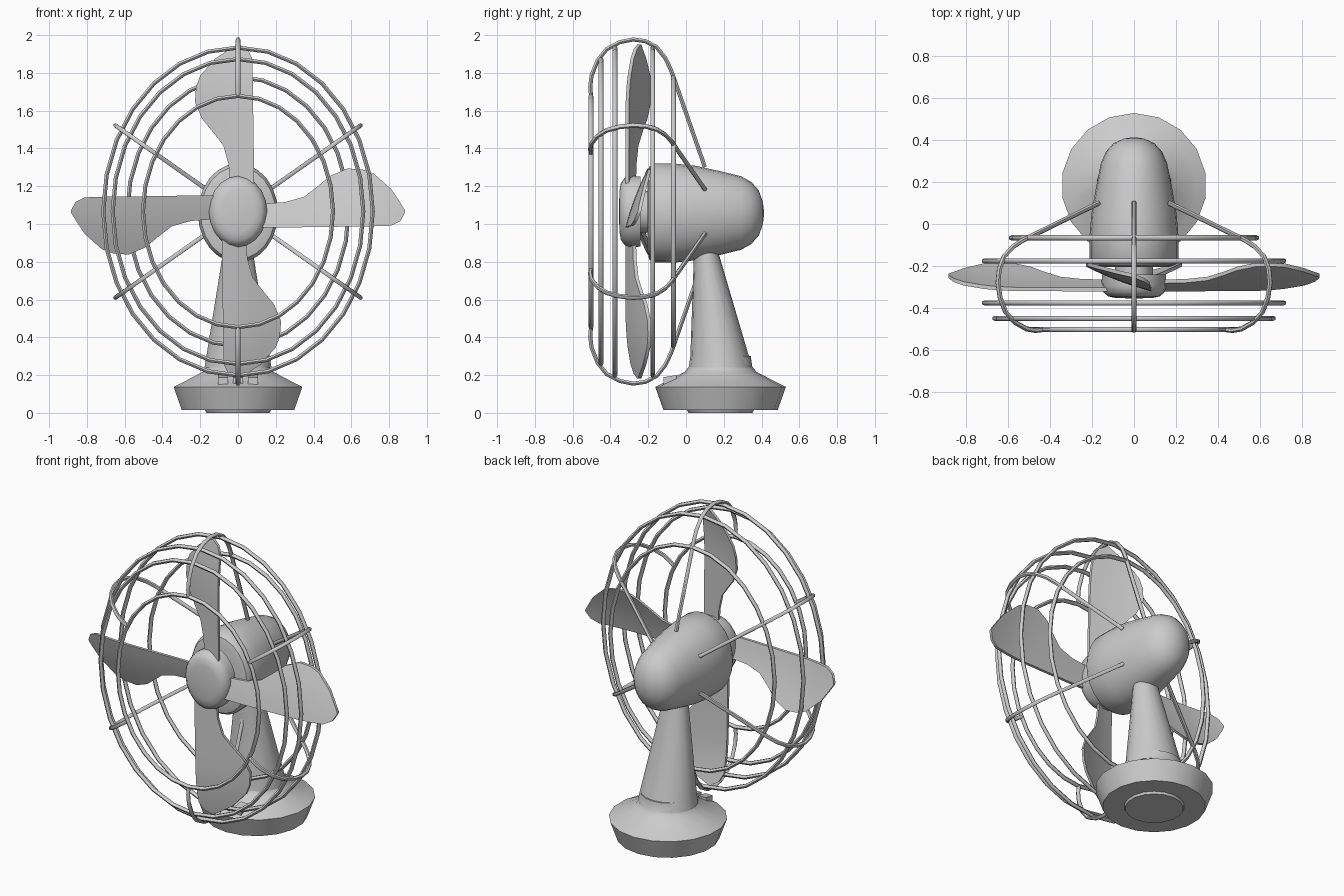
import bpy, bmesh, math

if "Cube" in bpy.data.objects:
    bpy.data.objects.remove(bpy.data.objects["Cube"])

CZ = 1.066    # height of the fan axis
SX = 0.822    # cage, hub and motor are narrower in x


def finish(name, bm, angle=40):
    bmesh.ops.remove_doubles(bm, verts=bm.verts, dist=1e-5)
    bmesh.ops.recalc_face_normals(bm, faces=bm.faces)
    me = bpy.data.meshes.new(name)
    bm.to_mesh(me)
    bm.free()
    ob = bpy.data.objects.new(name, me)
    bpy.context.collection.objects.link(ob)
    smooth(ob, angle)
    return ob


def smooth(ob, angle=40):
    bpy.ops.object.select_all(action='DESELECT')
    ob.select_set(True)
    bpy.context.view_layer.objects.active = ob
    bpy.ops.object.shade_smooth_by_angle(angle=math.radians(angle))


def loft(name, rings, segs, place, angle=40):
    """Skin a list of rings; place(ring, c, s) gives each point."""
    bm = bmesh.new()
    loops = []
    for ring in rings:
        loops.append([bm.verts.new(place(ring, math.sin(math.tau * i / segs),
                                         math.cos(math.tau * i / segs))) for i in range(segs)])
    for a, b in zip(loops, loops[1:]):
        for i in range(segs):
            j = (i + 1) % segs
            bm.faces.new((a[i], a[j], b[j], b[i]))
    bm.faces.new(loops[0])
    bm.faces.new(loops[-1])
    return finish(name, bm, angle)


def wire(name, points, closed=False, radius=0.0125):
    cu = bpy.data.curves.new(name, 'CURVE')
    cu.dimensions = '3D'
    cu.bevel_depth = radius
    cu.bevel_resolution = 1
    cu.use_fill_caps = True
    sp = cu.splines.new('POLY')
    sp.points.add(len(points) - 1)
    for p, co in zip(sp.points, points):
        p.co = (*co, 1)
    sp.use_cyclic_u = closed
    ob = bpy.data.objects.new(name, cu)
    bpy.context.collection.objects.link(ob)
    bpy.ops.object.select_all(action='DESELECT')
    ob.select_set(True)
    bpy.context.view_layer.objects.active = ob
    bpy.ops.object.convert(target='MESH')
    smooth(bpy.context.object, 60)


# round base with a flared top, and a foot pad beneath
BY = 0.183
loft("base", [(.302, .014), (.346, .138), (.30, .160), (.19, .217), (.168, .245), (.16, .30)], 18,
     lambda p, c, s: (p[0] * c, BY + p[0] * s, p[1]))
loft("foot_pad", [(.17, 0), (.18, .02)], 18, lambda p, c, s: (p[0] * c, BY + p[0] * s, p[1]))

# tapered neck leaning forward: (half x, half y, centre y, z)
loft("neck", [(.18, .168, .183, .24), (.17, .155, .178, .30), (.082, .066, .108, .84),
              (.075, .06, .10, .93)], 18,
     lambda p, c, s: (p[0] * c, p[2] + p[1] * s, p[3]))

# three switches on the front of the base
for i, x in enumerate((-.08, 0, .08)):
    bm = bmesh.new()
    bmesh.ops.create_cube(bm, size=1)
    for v in bm.verts:
        v.co = (x + v.co.x * .052, -.085 + v.co.y * .07, .172 + v.co.z * .045 + v.co.y * .012)
    finish(f"switch_{i + 1}", bm, 30)

# motor housing and hub, turned around the y axis: (radius, y)
loft("motor_housing", [(.20, -.205), (.245, -.195), (.262, -.17), (.261, -.05), (.25, .05), (.222, .18),
                       (.195, .29), (.165, .345), (.12, .385), (.06, .407), (.01, .413)], 24,
     lambda p, c, s: (p[0] * c * .81, p[1], 1.058 + p[0] * s))
loft("hub", [(.02, -.355), (.11, -.352), (.15, -.345), (.178, -.325), (.188, -.295), (.186, -.24)], 20,
     lambda p, c, s: (p[0] * c * SX, p[1], CZ + p[0] * s))
loft("shaft", [(.11, -.25), (.11, -.19)], 16,
     lambda p, c, s: (p[0] * c * SX, p[1], CZ + p[0] * s))

# four twisted blades: (distance out, lower edge, upper edge)
STATIONS = [(.12, -.085, .04), (.25, -.085, .05), (.35, -.083, .078), (.43, -.082, .14),
            (.49, -.081, .19), (.58, -.08, .228), (.66, -.079, .222), (.72, -.078, .20),
            (.81, -.075, .12), (.86, -.05, .045), (.884, -.006, .006)]
THICK = .009
for k in range(4):
    ca, sa = math.cos(k * math.pi / 2), math.sin(k * math.pi / 2)
    bm = bmesh.new()
    rows = []
    for r, lo, hi in STATIONS:
        row = []
        for j in range(5):
            t = lo + (hi - lo) * j / 4
            u = t + .085
            y = -.312 + .25 * u + .4 * u * u + .04 * (max(0, r - .55) / .33) ** 2
            row.append([bm.verts.new((r * ca - t * sa, y + d, CZ + r * sa + t * ca))
                        for d in (-THICK, THICK)])
        rows.append(row)
    for a, b in zip(rows, rows[1:]):
        for j in range(4):
            for d in (0, 1):
                bm.faces.new((a[j][d], a[j + 1][d], b[j + 1][d], b[j][d]))
    rim = [r[0] for r in rows] + rows[-1][1:] + [r[4] for r in rows[-2::-1]] + rows[0][3:0:-1]
    for a, b in zip(rim, rim[1:] + rim[:1]):
        bm.faces.new((a[0], b[0], b[1], a[1]))
    finish(f"blade_{k + 1}", bm, 40)

# cage rings: (radius, y)
for i, (r, y) in enumerate([(.612, -.503), (.807, -.45), (.868, -.376), (.868, -.176), (.712, -.066)]):
    n = 28
    wire(f"cage_ring_{i + 1}",
         [(r * SX * math.cos(math.tau * k / n), y, CZ + r * math.sin(math.tau * k / n)) for k in range(n)],
         closed=True)

# six cage ribs hooked over the rings and anchored in the motor: (radius, y)
RIB = [(.615, -.503), (.66, -.507), (.72, -.50), (.80, -.468), (.86, -.42), (.897, -.35), (.911, -.28),
       (.902, -.215), (.87, -.155), (.81, -.108), (.75, -.08), (.70, -.062), (.235, .10)]
for i in range(6):
    a = math.radians(30 + 60 * i)
    wire(f"cage_rib_{i + 1}",
         [(r * SX * math.cos(a), y, CZ + r * math.sin(a)) for r, y in RIB])
